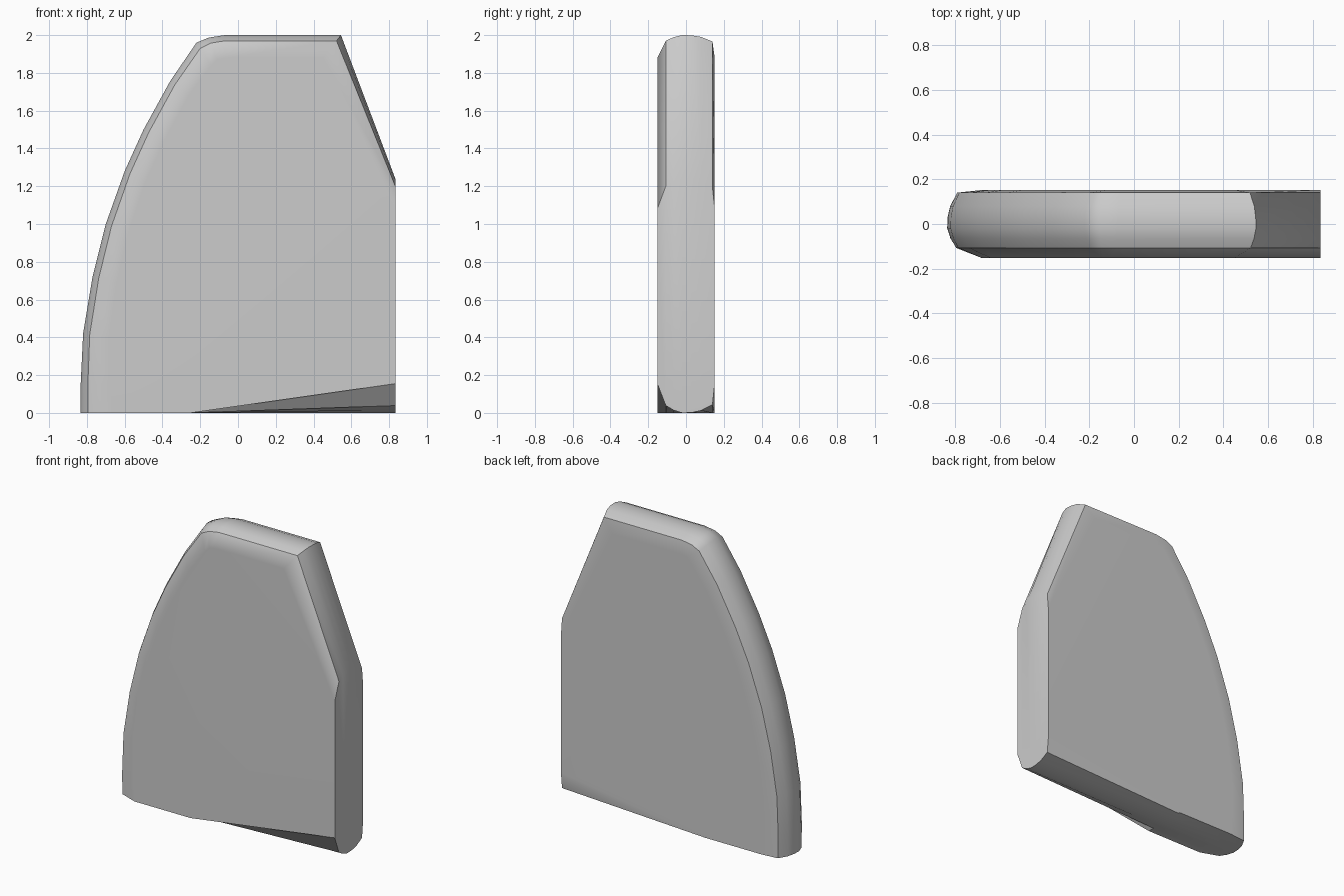
import bpy
import bmesh

cube = bpy.data.objects.get("Cube")
if cube:
    bpy.data.objects.remove(cube, do_unlink=True)

# Plain grey finish
grey = bpy.data.materials.new("plain_grey")
grey.use_nodes = True
colour = (0.6, 0.6, 0.6, 1)
grey.diffuse_color = colour
grey.node_tree.nodes["Principled BSDF"].inputs["Base Color"].default_value = colour

# Outline (x, z) of the widest section, paired with the outline of the flat faces
outline = [
    ((-0.835, 0), (-0.67, 0)),
    ((-0.833, 0.15), (-0.68, 0.15)),
    ((-0.82, 0.42), (-0.68, 0.40)),
    ((-0.77, 0.72), (-0.64, 0.69)),
    ((-0.70, 1.00), (-0.58, 0.95)),
    ((-0.60, 1.28), (-0.49, 1.22)),
    ((-0.50, 1.50), (-0.39, 1.44)),
    ((-0.36, 1.755), (-0.26, 1.68)),
    ((-0.22, 1.96), (-0.14, 1.84)),
    ((-0.155, 1.987), (-0.11, 1.87)),
    ((-0.07, 2.00), (-0.06, 1.88)),
    ((0.545, 2.00), (0.45, 1.88)),
    ((0.833, 1.24), (0.833, 1.08)),
    ((0.833, 0), (0.833, 0.155)),
    ((-0.25, 0), (-0.25, 0)),
]

# Rounded edge: depth and how far each section shrinks toward the flat face
sections = [(-0.152, 1), (-0.107, 0.25), (-0.065, 0.09), (-0.02, 0),
            (0.03, 0.01), (0.08, 0.08), (0.14, 0.28), (0.152, 1)]

bm = bmesh.new()
rings = []
for y, t in sections:
    rings.append([bm.verts.new((a[0] + (b[0] - a[0]) * t, y,
                                a[1] + (b[1] - a[1]) * t))
                  for a, b in outline])

# Rim strips between sections, then the two flat faces
count = len(outline)
for near, far in zip(rings, rings[1:]):
    for i in range(count):
        j = (i + 1) % count
        bm.faces.new((near[i], near[j], far[j], far[i]))
bm.faces.new(rings[0])
bm.faces.new(rings[-1])
bmesh.ops.recalc_face_normals(bm, faces=bm.faces)

mesh = bpy.data.meshes.new("rounded_slab")
bm.to_mesh(mesh)
bm.free()
mesh.materials.append(grey)
slab = bpy.data.objects.new("rounded_slab", mesh)
bpy.context.collection.objects.link(slab)

# Smooth rounding with crisp corners and flat large faces
bpy.ops.object.select_all(action="DESELECT")
slab.select_set(True)
bpy.context.view_layer.objects.active = slab
bpy.ops.object.shade_smooth_by_angle(angle=0.56)
weighted = slab.modifiers.new("weighted_normals", "WEIGHTED_NORMAL")
weighted.keep_sharp = True
